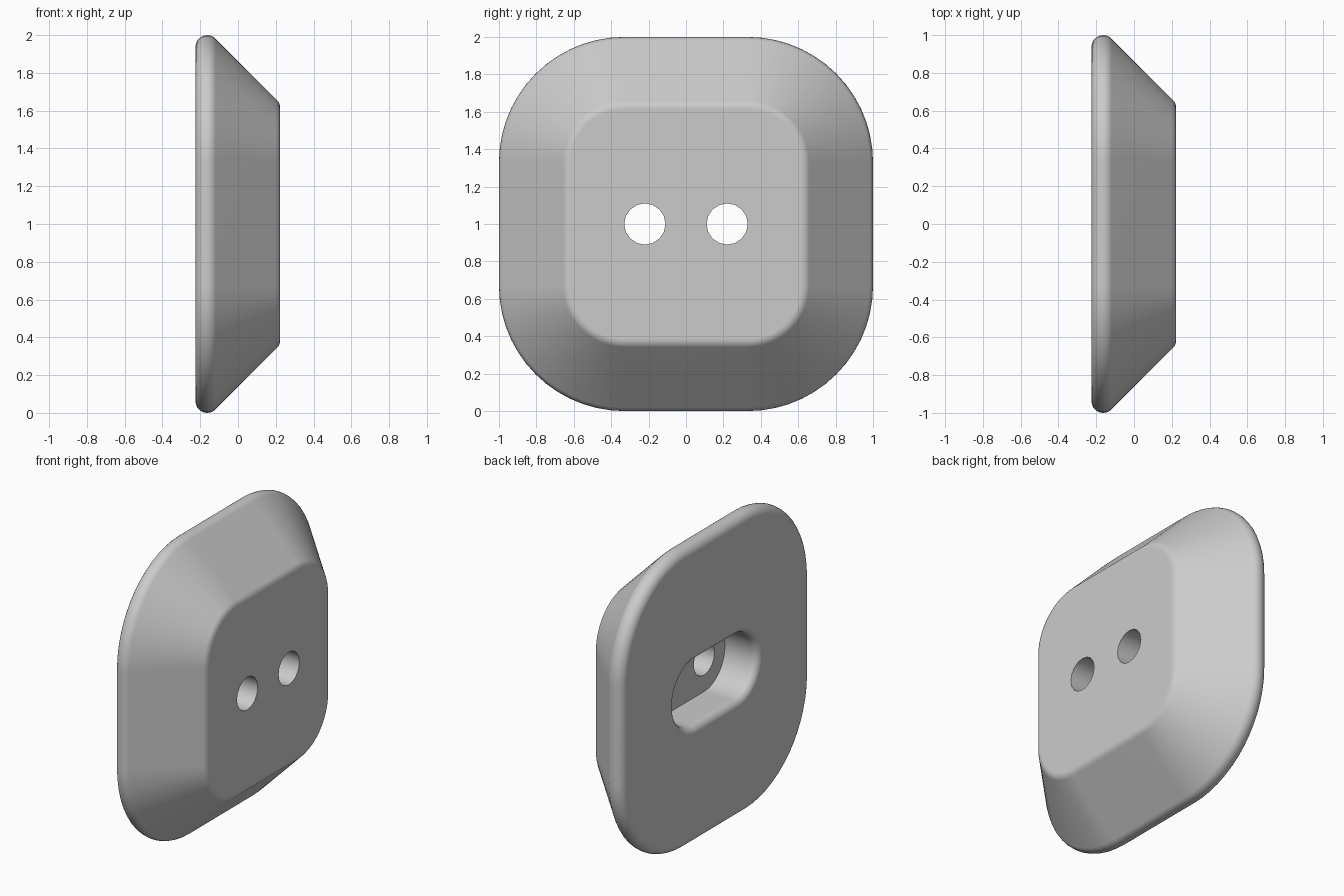
import bpy, bmesh
from math import sin, cos, pi, radians

if "Cube" in bpy.data.objects:
    bpy.data.objects.remove(bpy.data.objects["Cube"])

grey = bpy.data.materials.new("plain grey")
grey.use_nodes = True
colour = (0.6, 0.6, 0.6, 1)
grey.diffuse_color = colour
grey.node_tree.nodes["Principled BSDF"].inputs["Base Color"].default_value = colour


def arc(cx, cr, radius, start, end, steps):
    """Profile points (x, offset) along a rounded edge."""
    angles = [radians(start + (end - start) * i / steps) for i in range(steps + 1)]
    return [(cx + radius * cos(a), cr + radius * sin(a)) for a in angles]


def loft(name, profile, half_y, half_z, steps):
    """Stack rounded outlines along x: each is a rectangle grown by an offset."""
    bm = bmesh.new()
    rings = []
    for x, r in profile:
        ring = []
        for corner, (sy, sz) in enumerate([(1, 1), (-1, 1), (-1, -1), (1, -1)]):
            for i in range(steps + 1):
                a = pi / 2 * (corner + i / steps)
                ring.append(bm.verts.new((x, sy * half_y + r * cos(a),
                                          1 + sz * half_z + r * sin(a))))
        rings.append(ring)
    for low, high in zip(rings, rings[1:]):
        for i in range(len(low)):
            j = (i + 1) % len(low)
            bm.faces.new((low[i], low[j], high[j], high[i]))
    bm.faces.new(rings[0])
    bm.faces.new(rings[-1])
    bmesh.ops.remove_doubles(bm, verts=bm.verts, dist=1e-4)
    bmesh.ops.recalc_face_normals(bm, faces=bm.faces)
    mesh = bpy.data.meshes.new(name)
    bm.to_mesh(mesh)
    bm.free()
    mesh.materials.append(grey)
    obj = bpy.data.objects.new(name, mesh)
    bpy.context.collection.objects.link(obj)
    return obj


# Body: rounded back rim, sloping sides, softened small face
body_profile = arc(-0.163, 0.608, 0.062, 180, 45, 9) + arc(0.163, 0.285, 0.06, 45, 0, 5)
body = loft("button_body", body_profile, 0.33, 0.33, 14)

# Pocket in the back with a rounded mouth
mouth = arc(-0.175, 0.27, 0.05, 180, 270, 6)
pocket = loft("pocket_cutter", [(-0.3, 0.27)] + mouth + [(0.02, 0.22)], 0.22, 0, 10)
cutters = [pocket]

# Two round through holes
for side in (-1, 1):
    bpy.ops.mesh.primitive_cylinder_add(vertices=16, radius=0.11, depth=0.5,
                                        location=(0.15, side * 0.22, 1),
                                        rotation=(0, pi / 2, 0))
    hole = bpy.context.object
    hole.name = "hole_cutter"
    hole.data.materials.append(grey)
    cutters.append(hole)

for cutter in cutters:
    cutter.hide_render = True
    cut = body.modifiers.new("cut", "BOOLEAN")
    cut.operation = "DIFFERENCE"
    cut.solver = "EXACT"
    cut.object = cutter

# Bake the cuts, then drop the cutters
bpy.context.view_layer.update()
graph = bpy.context.evaluated_depsgraph_get()
baked = bpy.data.meshes.new_from_object(body.evaluated_get(graph))
body.modifiers.clear()
body.data = baked
for cutter in cutters:
    bpy.data.objects.remove(cutter)

# Smooth curves, crisp hole and pocket-floor edges
bpy.ops.object.select_all(action="DESELECT")
body.select_set(True)
bpy.context.view_layer.objects.active = body
bpy.ops.object.shade_smooth_by_angle(angle=radians(35))
weighted = body.modifiers.new("even_shading", "WEIGHTED_NORMAL")
weighted.keep_sharp = True
